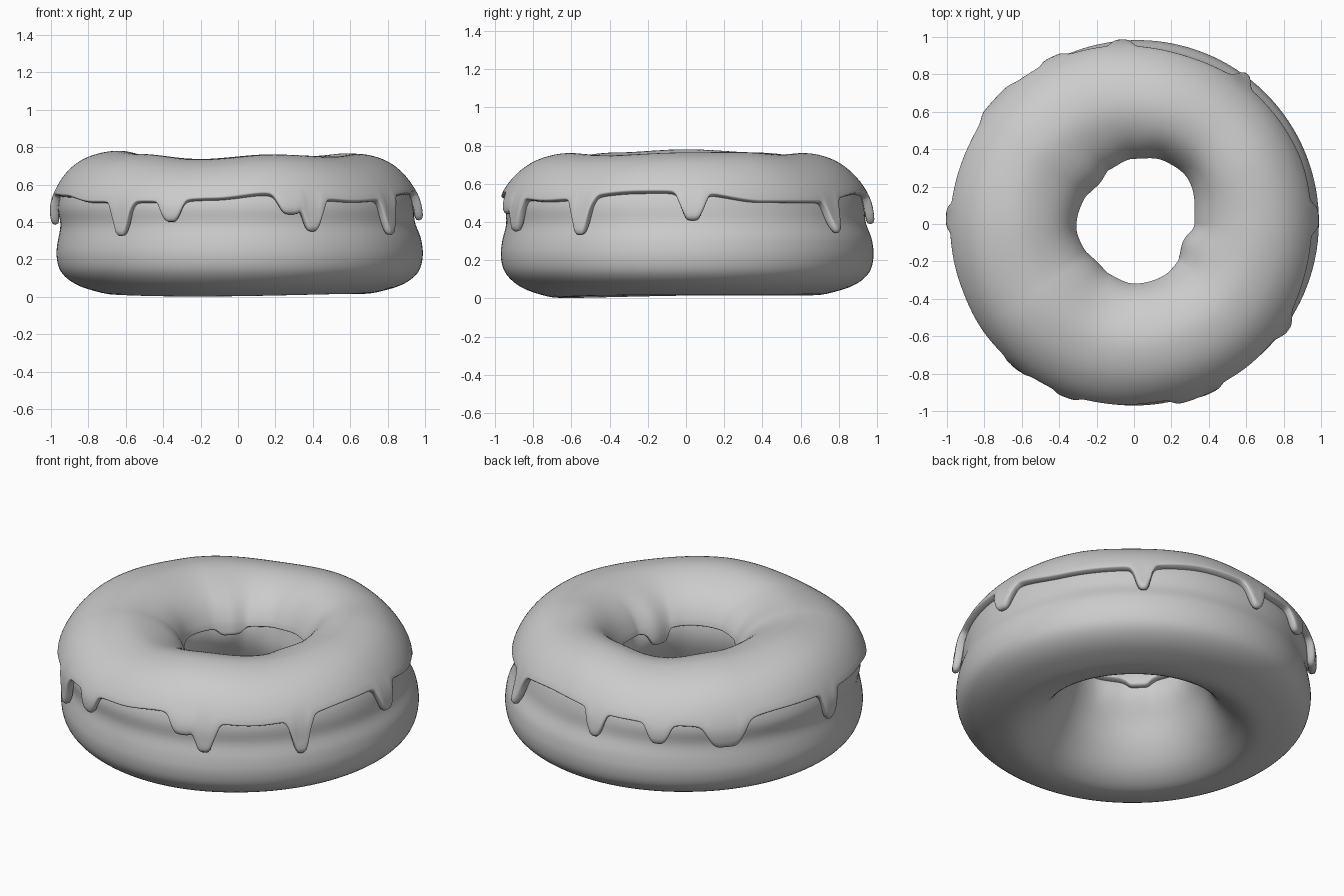
import bpy, bmesh
from math import sin, cos, pi, radians, floor

if "Cube" in bpy.data.objects:
    bpy.data.objects.remove(bpy.data.objects["Cube"])

# Dough cross-section (radius, height): top, outer side, bottom, hole side
PROFILE = [(.65, .735), (.775, .706), (.862, .645), (.92, .565), (.945, .48), (.942, .39),
           (.963, .30), (.97, .22), (.95, .14), (.89, .075), (.80, .03), (.66, .002),
           (.545, .053), (.458, .155), (.398, .275), (.36, .39), (.358, .49), (.385, .585),
           (.45, .665), (.545, .717)]
N = len(PROFILE)
# Values by azimuth in degrees: crest height, hole outline, icing rim height
CREST = [(0, .765), (25, .768), (50, .755), (75, .762), (108, .738), (145, .765),
         (180, .782), (215, .765), (252, .735), (288, .762), (320, .75)]
HOLE = [(0, .32), (46, .375), (65, .37), (90, .345), (115, .315), (133, .285), (155, .295),
        (185, .305), (208, .295), (225, .285), (245, .295), (270, .315), (300, .315),
        (320, .305), (339, .28)]
RIM = [(0, .55), (25, .50), (45, .50), (75, .545), (105, .52), (127, .51), (158, .54),
       (200, .53), (218, .50), (240, .505), (262, .52), (280, .545), (310, .505), (345, .55)]
# Drips: azimuth, lowest height, half width
OUTER_DRIPS = [(2, .405, .06), (53, .335, .045), (94, .385, .045), (116, .405, .055),
               (138, .38, .10), (178, .385, .045), (230.5, .32, .052),
               (248.5, .40, .052), (287, .44, .07), (294, .345, .057), (325.7, .325, .052)]
INNER_DRIPS = [(133, .475, .22), (225, .47, .22), (335, .44, .18)]


def smooth(a, b, x):
    t = max(0, min(1, (x - a) / (b - a)))
    return t * t * (3 - 2 * t)


def around(table, th):
    """Smooth periodic lookup by azimuth."""
    d = (th * 180 / pi) % 360
    ring = table + [(table[0][0] + 360, table[0][1])]
    for (a, va), (b, vb) in zip(ring, ring[1:]):
        if a <= d <= b:
            return va + (vb - va) * smooth(a, b, d)
    return table[0][1]


def section(u):
    """Closed Catmull-Rom curve through the cross-section."""
    i = floor(u)
    t = u - i
    p = [PROFILE[(i + k) % N] for k in (-1, 0, 1, 2)]
    return [.5 * (2 * p[1][k] + (p[2][k] - p[0][k]) * t
                  + (2 * p[0][k] - 5 * p[1][k] + 4 * p[2][k] - p[3][k]) * t * t
                  + (3 * p[1][k] - p[0][k] - 3 * p[2][k] + p[3][k]) * t ** 3) for k in (0, 1)]


def surface(th, u, lift=0):
    """Uneven ring surface shared by dough and icing."""
    r, z = section(u)
    inner = 1 - smooth(.36, .58, r)
    low = 1 - smooth(.3, .5, z)
    rim = smooth(.6, .9, r)
    r += (around(HOLE, th) - .325) * inner * smooth(.28, .5, z)
    r += .022 * max(0, cos(th - radians(35))) * low * rim
    r += .018 * max(0, cos(th - pi)) * (1 - low) * rim
    r -= .022 * max(0, cos(th - radians(50))) ** 2 * (1 - low) * rim
    z += (around(CREST, th) - .77) * smooth(.45, .7, z)
    # underside touches the ground on one side only
    z += .014 * (1 - max(0, cos(th - radians(250))) ** 2) * (1 - smooth(0, .15, z))
    r += lift
    return r * cos(th), r * sin(th), z


def param_at(z, lo, hi):
    """Find the section parameter at a given height, lo being higher up."""
    for _ in range(24):
        mid = (lo + hi) / 2
        if section(mid)[1] > z:
            lo = mid
        else:
            hi = mid
    return lo


def drip(th, drips, base):
    z = base
    for az, low, w in drips:
        d = abs((th - radians(az) + pi) % (2 * pi) - pi)
        z = min(z, base - (base - low) / (1 + (d / w) ** 6))
    return z


def ring_mesh(name, rows, closed):
    """Skin a ring of rows of points, optionally closing each row."""
    bm = bmesh.new()
    grid = [[bm.verts.new(p) for p in row] for row in rows]
    n, m = len(grid), len(grid[0])
    for i in range(n):
        a, b = grid[i], grid[(i + 1) % n]
        for j in range(m if closed else m - 1):
            k = (j + 1) % m
            bm.faces.new((a[j], b[j], b[k], a[k])).smooth = True
    me = bpy.data.meshes.new(name)
    bm.to_mesh(me)
    bm.free()
    ob = bpy.data.objects.new(name, me)
    bpy.context.collection.objects.link(ob)
    return ob


# Dough ring
SEG = 128
ring_mesh("dough", [[surface(2 * pi * i / SEG, -N * j / 80) for j in range(80)]
                    for i in range(SEG)], True)

# Icing shell: drip rows on the outer rim, even rows over the top, drip rows in the hole
SEG, DRIP_ROWS, TOP_ROWS = 360, 4, 14
rows = []
for i in range(SEG):
    th = 2 * pi * i / SEG
    base = around(RIM, th)
    z_out = drip(th, OUTER_DRIPS, base)
    stops = [param_at(z_out, 0, 7), param_at(base + .035, 0, 7),
             param_at(.55, 0, -5), param_at(drip(th, INNER_DRIPS, .515), 0, -5)]
    amount = min(1, (base - z_out) / .1)
    row = []
    for s, count in enumerate((DRIP_ROWS, TOP_ROWS, DRIP_ROWS)):
        for j in range(count + (s == 2)):
            t = j / count
            lift = .012 * amount * (1 - smooth(.3, 1, t)) if s == 0 else 0
            row.append(surface(th, stops[s] + (stops[s + 1] - stops[s]) * t, lift))
    rows.append(row)
icing = ring_mesh("icing", rows, False)
solid = icing.modifiers.new("thickness", 'SOLIDIFY')
solid.thickness = .045
solid.offset = .6
sub = icing.modifiers.new("rounding", 'SUBSURF')
sub.levels = sub.render_levels = 1
